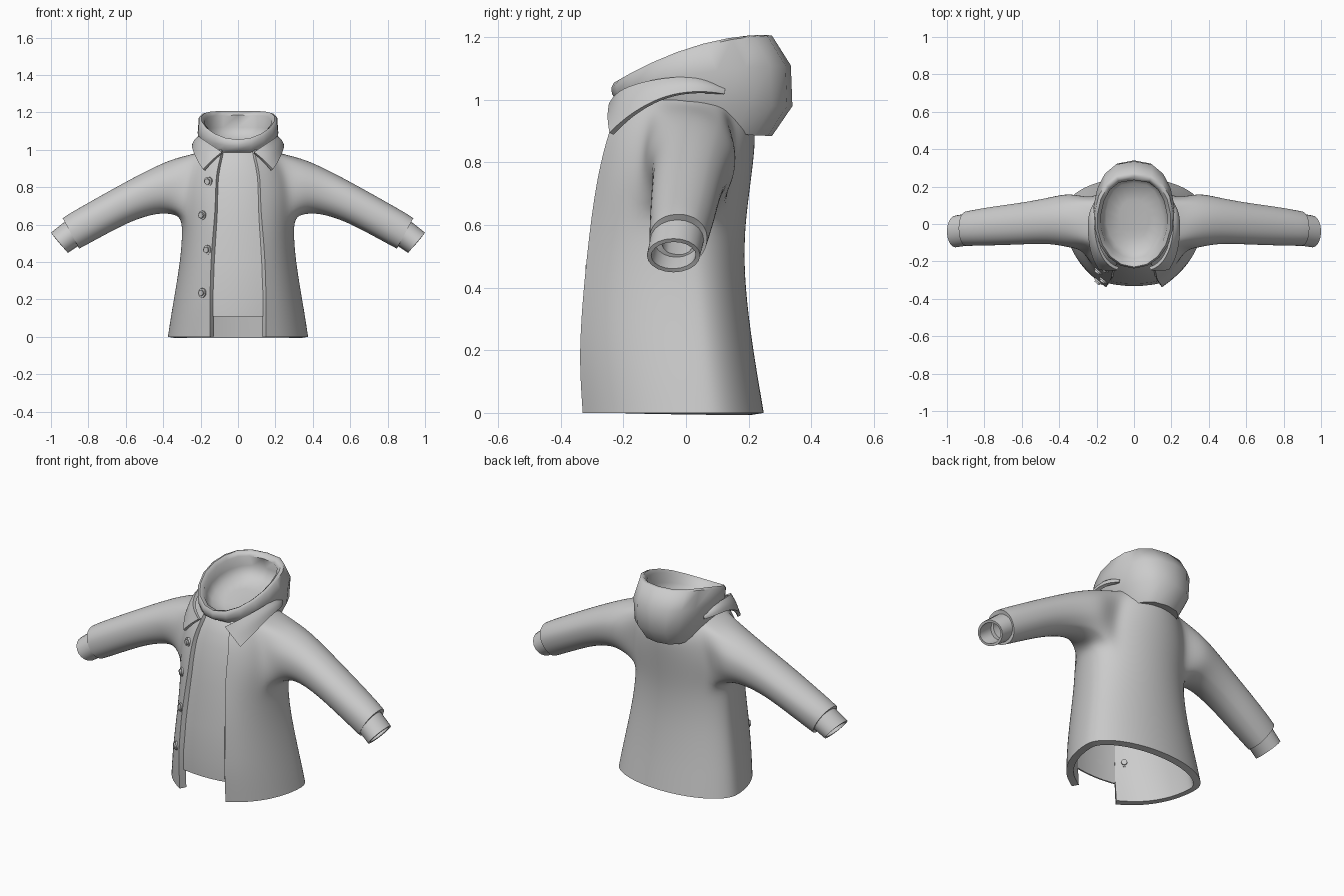
import bpy, bmesh, math
from mathutils import Vector

if "Cube" in bpy.data.objects:
    bpy.data.objects.remove(bpy.data.objects["Cube"])

cloth = bpy.data.materials.new("grey cloth")
cloth.diffuse_color = (0.6, 0.6, 0.6, 1)
cloth.use_nodes = True
cloth.node_tree.nodes["Principled BSDF"].inputs["Base Color"].default_value = cloth.diffuse_color


def finish(name, bm, mirror=False, subsurf=0, thick=0.0, offset=-1, angle=45):
    """Turn a bmesh into an object, apply its modifiers and shade it smooth."""
    bm.normal_update()
    me = bpy.data.meshes.new(name)
    bm.to_mesh(me)
    bm.free()
    me.materials.append(cloth)
    ob = bpy.data.objects.new(name, me)
    bpy.context.collection.objects.link(ob)
    if mirror:
        m = ob.modifiers.new("mirror", 'MIRROR')
        m.use_clip = True
        m.merge_threshold = 0.002
    if subsurf:
        s = ob.modifiers.new("smooth", 'SUBSURF')
        s.levels = s.render_levels = subsurf
        s.boundary_smooth = 'PRESERVE_CORNERS'
    if thick:
        t = ob.modifiers.new("thickness", 'SOLIDIFY')
        t.thickness, t.offset = thick, offset
    bpy.ops.object.select_all(action='DESELECT')
    bpy.context.view_layer.objects.active = ob
    ob.select_set(True)
    for mod in list(ob.modifiers):
        bpy.ops.object.modifier_apply(modifier=mod.name)
    bpy.ops.object.shade_smooth_by_angle(angle=math.radians(angle))
    return ob


def strip(bm, a, b, closed=False):
    """Quads between two rows of vertices."""
    n = len(a)
    for i in range(n if closed else n - 1):
        j = (i + 1) % n
        bm.faces.new((a[i], a[j], b[j], b[i]))


# Coat body rows: height, half width, front y at the opening, back y, opening half width
ROWS = [(0.0, .378, -.33, .25, .15), (.1, .363, -.337, .233, .15),
        (.22, .342, -.34, .213, .15), (.4, .312, -.327, .19, .145),
        (.54, .3, -.312, .187, .135), (.64, .303, -.30, .195, .125),
        (.75, .31, -.283, .21, .12), (.85, .29, -.26, .222, .118),
        (.92, .262, -.238, .222, .105), (.98, .222, -.21, .195, .09),
        (1.01, .175, -.185, .15, .085)]
COLS = 12


def body_point(row, theta):
    z, a, yf, yb, op = row
    t0 = math.asin(op / a)
    cy = max(0, .06 * (1 - z / .64))
    depth = (cy - yf) / math.cos(t0) if theta < math.pi / 2 else yb - cy
    return Vector((a * math.sin(theta), cy - depth * math.cos(theta), z))


def row_at(z):
    for r, s in zip(ROWS, ROWS[1:]):
        if r[0] <= z <= s[0]:
            f = (z - r[0]) / (s[0] - r[0])
            return [p + (q - p) * f for p, q in zip(r, s)]


# Body half with an armhole
bm = bmesh.new()
grid = []
for row in ROWS:
    t0 = math.asin(row[4] / row[1])
    grid.append([bm.verts.new(body_point(row, t0 + (math.pi - t0) * c / COLS))
                 for c in range(COLS + 1)])
    grid[-1][-1].co.x = 0
R0, R1, C0, C1 = 5, 9, 3, 8
for r in range(len(ROWS) - 1):
    for c in range(COLS):
        if not (R0 <= r < R1 and C0 <= c < C1):
            bm.faces.new((grid[r][c], grid[r][c + 1], grid[r + 1][c + 1], grid[r + 1][c]))
hole = ([grid[R0][c] for c in range(C0, C1)] + [grid[r][C1] for r in range(R0, R1)]
        + [grid[R1][c] for c in range(C1, C0, -1)] + [grid[r][C0] for r in range(R1, R0, -1)])
ys = [v.co.y for v in hole]
zs = [v.co.z for v in hole]
yc, hy = (max(ys) + min(ys)) / 2, (max(ys) - min(ys)) / 2
zc, hz = (max(zs) + min(zs)) / 2, (max(zs) - min(zs)) / 2
angles = [math.atan2((v.co.z - zc) / hz, (v.co.y - yc) / hy) for v in hole]


def sleeve_ring(bm, top, bot, y0, y1, angs):
    """Tilted ellipse given by its top and bottom (x, z) and its y range."""
    t, b = Vector((top[0], 0, top[1])), Vector((bot[0], 0, bot[1]))
    mid, up = (t + b) / 2, (t - b) / 2
    return [bm.verts.new(mid + up * math.sin(a)
                         + Vector((0, (y0 + y1) / 2 + (y1 - y0) / 2 * math.cos(a), 0)))
            for a in angs]


# Sleeve grown out of the armhole
prev = hole
for ring in [((.335, .96), (.355, .655), -.135, .175), ((.46, .905), (.43, .66), -.11, .148),
             ((.62, .82), (.56, .623), -.115, .12), ((.78, .73), (.70, .55), -.12, .1),
             ((.90, .662), (.81, .49), -.122, .08), ((.938, .636), (.848, .47), -.122, .072)]:
    cur = sleeve_ring(bm, *ring, angles)
    strip(bm, prev, cur, True)
    prev = cur
finish("coat_body", bm, mirror=True, subsurf=2, thick=.038)

# Inner panel closing the opening behind the front edges
bm = bmesh.new()
prev = None
for z in (.11, .22, .4, .54, .64, .75, .85, .92, .98, 1.0):
    _, a, yf, yb, op = row_at(z)
    w = op + .004
    cur = [bm.verts.new((w * k / 3, yf + .026 - .018 * (1 - (k / 3) ** 2), z))
           for k in range(-3, 4)]
    if prev:
        strip(bm, prev, cur)
    prev = cur
finish("inner_front_panel", bm, thick=.008)

# Cuffs
bm = bmesh.new()
even = [2 * math.pi * i / 20 for i in range(20)]
prev = None
for ring in [((.885, .645), (.81, .51), -.112, .062), ((.925, .617), (.853, .487), -.115, .057),
             ((1.0, .557), (.91, .449), -.125, .045)]:
    cur = sleeve_ring(bm, *ring, even)
    if prev:
        strip(bm, prev, cur, True)
    prev = cur
finish("cuffs", bm, mirror=True, thick=.014)

# Hood bowl: half width, front y, back y, front z, back z from underside over the rim to the floor
bm = bmesh.new()
N = 18
rings = []
for a, yf, yb, zf, zb in [(.12, -.15, .21, .985, .90), (.165, -.195, .275, .985, .885),
                          (.20, -.225, .34, 1.0, .98), (.218, -.237, .335, 1.02, 1.11),
                          (.212, -.238, .275, 1.04, 1.205), (.197, -.23, .255, 1.055, 1.208),
                          (.178, -.205, .235, 1.05, 1.185), (.175, -.185, .26, 1.02, 1.12),
                          (.15, -.15, .22, 1.0, 1.06), (.08, -.08, .13, .99, 1.04)]:
    cur = []
    for i in range(N):
        p = 2 * math.pi * i / N
        t = (1 - math.cos(p)) / 2
        s = math.sin(p)
        if math.cos(p) < 0 and abs(s) > 1e-4:  # squarer at the back
            s = math.copysign(abs(s) ** .75, s)
        cur.append(bm.verts.new((a * s, yf + (yb - yf) * t,
                                 zf + (zb - zf) * (1 - (1 - t) ** 1.9))))
    if rings:
        strip(bm, rings[-1], cur, True)
    rings.append(cur)
bm.faces.new(rings[0][::-1])
bm.faces.new(rings[-1])
finish("hood", bm, angle=60)

# Folded collar: upper edge and lower edge, with a bulging middle row
upper = [(.085, -.238, .985), (.14, -.215, 1.025), (.185, -.14, 1.052),
         (.207, -.04, 1.068), (.207, .05, 1.066), (.185, .115, 1.035)]
lower = [(.182, -.238, .892), (.215, -.185, .945), (.234, -.1, .998),
         (.24, -.02, 1.022), (.235, .06, 1.026), (.2, .12, 1.018)]
bm = bmesh.new()
mid = []
for u, l in zip(upper, lower):
    m = (Vector(u) + Vector(l)) / 2
    mid.append(m + Vector((m.x, m.y, .12)).normalized() * .009)
rows = [[bm.verts.new(p) for p in line] for line in (lower, mid, upper)]
strip(bm, rows[0], rows[1])
strip(bm, rows[1], rows[2])
finish("collar", bm, mirror=True, subsurf=2, thick=.018, offset=0)

# Buttons through one front edge
for i, (x, z) in enumerate([(.16, .83), (.192, .65), (.165, .465), (.192, .235)]):
    row = row_at(z)
    th = math.asin(x / row[1])
    p = body_point(row, th)
    n = (body_point(row, th + .02) - body_point(row, th - .02)).cross(Vector((0, 0, 1))).normalized()
    p.x, n.x = -p.x, -n.x
    bm = bmesh.new()
    bmesh.ops.create_cone(bm, cap_ends=True, segments=16, radius1=.025, radius2=.025, depth=.064)
    rim = [e for e in bm.edges if abs(e.verts[0].co.z - e.verts[1].co.z) < 1e-4]
    bmesh.ops.bevel(bm, geom=rim, offset=.009, segments=2, affect='EDGES')
    bm.transform(n.to_track_quat('Z', 'Y').to_matrix().to_4x4())
    bmesh.ops.translate(bm, vec=p - n * .02, verts=bm.verts)
    finish("button_%d" % (i + 1), bm)
